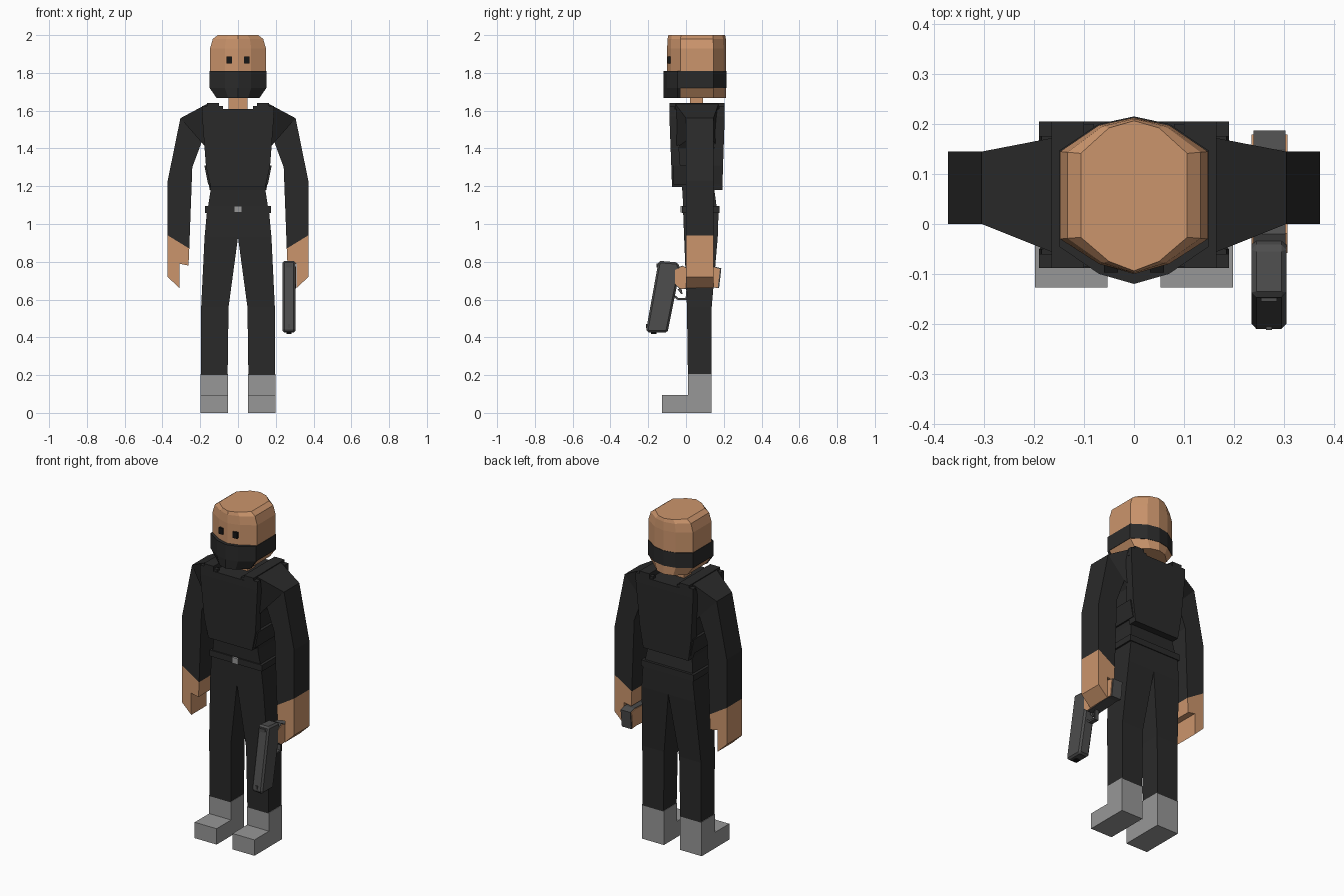
import bpy, bmesh

if "Cube" in bpy.data.objects:
    bpy.data.objects.remove(bpy.data.objects["Cube"])


def material(name, rgb):
    m = bpy.data.materials.new(name)
    m.diffuse_color = (*rgb, 1)
    m.use_nodes = True
    m.node_tree.nodes["Principled BSDF"].inputs["Base Color"].default_value = m.diffuse_color
    return m


BLACK = material("black_cloth", (0.023, 0.023, 0.023))
SKIN = material("tan_skin", (0.60, 0.30, 0.15))
GREY = material("boot_grey", (0.31, 0.31, 0.31))
STEEL = material("gun_steel", (0.075, 0.075, 0.075))
EYE = material("eye_black", (0.008, 0.008, 0.008))


def loft(name, rings, mat):
    """Closed solid through rings of equally many points."""
    bm = bmesh.new()
    loops = [[bm.verts.new(p) for p in ring] for ring in rings]
    n = len(loops[0])
    for a, b in zip(loops, loops[1:]):
        for i in range(n):
            j = (i + 1) % n
            bm.faces.new((a[i], a[j], b[j], b[i]))
    bm.faces.new(loops[0][::-1])
    bm.faces.new(loops[-1])
    bmesh.ops.recalc_face_normals(bm, faces=bm.faces)
    mesh = bpy.data.meshes.new(name)
    bm.to_mesh(mesh)
    bm.free()
    mesh.materials.append(mat)
    ob = bpy.data.objects.new(name, mesh)
    bpy.context.collection.objects.link(ob)
    return ob


def rect(x0, x1, y0, y1, z):
    return [(x0, y0, z), (x1, y0, z), (x1, y1, z), (x0, y1, z)]


def box(name, x0, x1, y0, y1, z0, z1, mat):
    return loft(name, [rect(x0, x1, y0, y1, z) for z in (z0, z1)], mat)


def prism_x(name, profile, x0, x1, mat):
    return loft(name, [[(x, y, z) for y, z in profile] for x in (x0, x1)], mat)


def mirror(ob):
    """Second copy on the other side of the body."""
    c = ob.copy()
    c.data = ob.data.copy()
    for v in c.data.vertices:
        v.co.x = -v.co.x
    c.data.flip_normals()
    c.name = ob.name.replace("right", "left")
    bpy.context.collection.objects.link(c)


# Head: faceted oval, chamfered along the top and bottom sides
half = [(0, -.10), (.07, -.08), (.148, -.03), (.148, .145), (.07, .198), (0, .213)]
plan = half + [(-x, y) for x, y in half[-2:0:-1]]


def head_ring(z, sx=1.0, sy=1.0):
    return [(x * sx, .055 + (y - .055) * sy, z) for x, y in plan]


loft("head", [head_ring(1.668, .75), head_ring(1.72), head_ring(1.93),
              head_ring(1.98, .9, .985), head_ring(2.0, .72, .96)], SKIN)
box("neck", -.05, .05, .02, .09, 1.58, 1.69, SKIN)

# Face mask with its band round the head
front = [(-.15, -.03), (-.15, -.045), (-.07, -.1), (0, -.12),
         (.07, -.1), (.15, -.045), (.15, -.03)]
loft("face_mask", [[(x * s, y, z) for x, y in front]
                   for z, s in ((1.666, .75), (1.72, 1), (1.81, 1))], BLACK)
loft("mask_band", [head_ring(z, 1.015, 1.015) for z in (1.72, 1.81)], BLACK)

# Eyes
mirror(box("right_eye", .032, .060, -.097, -.08, 1.85, 1.887, EYE))

# Torso under the vest
loft("torso", [rect(-x, x, y0, y1, z) for x, y0, y1, z in (
    (.165, -.012, .168, 1.05), (.145, -.02, .15, 1.18), (.16, -.04, .15, 1.3),
    (.175, -.055, .17, 1.57), (.165, -.055, .17, 1.61))], BLACK)

# Vest plates, side panels and shoulder straps
loft("vest_front", [rect(-x, x, y0, y1, z) for x, y0, y1, z in (
    (.145, -.074, -.02, 1.195), (.17, -.078, -.03, 1.31),
    (.19, -.088, -.05, 1.57), (.185, -.088, -.05, 1.61))], BLACK)
loft("vest_back", [rect(-x, x, y0, y1, z) for x, y0, y1, z in (
    (.15, .14, .192, 1.18), (.17, .14, .196, 1.31),
    (.19, .16, .205, 1.57), (.185, .16, .205, 1.61))], BLACK)
loft("vest_belly_band", [rect(-x, x, -.065, .18, z)
                         for x, z in ((.158, 1.21), (.178, 1.31))], BLACK)
mirror(box("right_shoulder_strap", .10, .165, -.088, .205, 1.6, 1.64, BLACK))
mirror(box("right_inner_clip_front", .08, .10, -.085, -.06, 1.6, 1.625, BLACK))
mirror(box("right_inner_clip_back", .08, .10, .175, .2, 1.6, 1.625, BLACK))
for label, y0, y1 in (("front", -.088, -.06), ("back", .175, .205)):
    mirror(box("right_strap_clip_" + label, .155, .19, y0, y1, 1.58, 1.625, BLACK))

# Belt and buckle
box("belt", -.175, .175, -.022, .177, 1.058, 1.095, BLACK)
box("belt_buckle", -.02, .02, -.03, -.02, 1.06, 1.095, GREY)


# Arms: quad sections from outer edge to inner edge
def arm_ring(xo, zo, xi, zi, y0, y1):
    return [(xo, y0, zo), (xo, y1, zo), (xi, y1, zi), (xi, y0, zi)]


mirror(loft("right_arm", [
    arm_ring(.165, 1.635, .165, 1.40, -.056, .172),
    arm_ring(.305, 1.56, .19, 1.44, 0, .145),
    arm_ring(.372, 1.23, .242, 1.30, 0, .145),
    arm_ring(.372, .94, .258, .87, 0, .145)], BLACK))

# Hands with a notch under the palm
hand = [(.372, .94), (.372, .72), (.31, .66), (.31, .79), (.262, .78), (.258, .87)]
mirror(loft("right_hand", [[(x, y, z) for x, z in hand] for y in (0, .145)], SKIN))

# Trouser legs
mirror(loft("right_leg", [rect(*r) for r in (
    (0, .165, -.015, .172, 1.06), (0, .177, -.01, .168, .93),
    (.05, .195, .005, .136, .56), (.055, .195, .01, .134, .2))], BLACK))

# Boots: L-shaped side profile
boot = [(-.127, 0), (.134, 0), (.134, .205), (.01, .205), (.01, .095), (-.127, .095)]
mirror(prism_x("right_boot", boot, .053, .198, GREY))

# Pistol held pointing down: slide, grip, guard and sights
slide = prism_x("pistol_slide", [(-.145, .805), (-.045, .797), (-.03, .765),
                (-.098, .425), (-.205, .425), (-.21, .445)], .235, .305, STEEL)
bevel = slide.modifiers.new("soft_edges", 'BEVEL')
bevel.width = .01
bevel.segments = 1
grip = [(-.06, .76), (-.02, .78), (.01, .765), (.15, .775), (.187, .765),
        (.175, .66), (.14, .665), (-.03, .655), (-.06, .68)]
prism_x("pistol_grip", grip, .239, .303, STEEL)
panel = [(y * .96, .715 + (z - .715) * .94) for y, z in grip]
for side, x0, x1 in (("inner", .235, .24), ("outer", .302, .307)):
    prism_x("grip_panel_" + side, panel, x0, x1, SKIN)
prism_x("trigger_guard", [(-.065, .615), (-.045, .598), (.005, .598), (.012, .67),
        (.003, .67), (-.002, .608), (-.04, .608), (-.06, .625)], .257, .283, STEEL)
prism_x("trigger", [(-.045, .655), (-.025, .66), (-.018, .63), (-.026, .63)],
        .264, .276, STEEL)
box("front_sight", .264, .276, -.212, -.2, .45, .47, STEEL)
box("rear_sight", .254, .286, -.155, -.14, .77, .79, STEEL)
box("muzzle", .258, .282, -.185, -.155, .418, .43, EYE)
